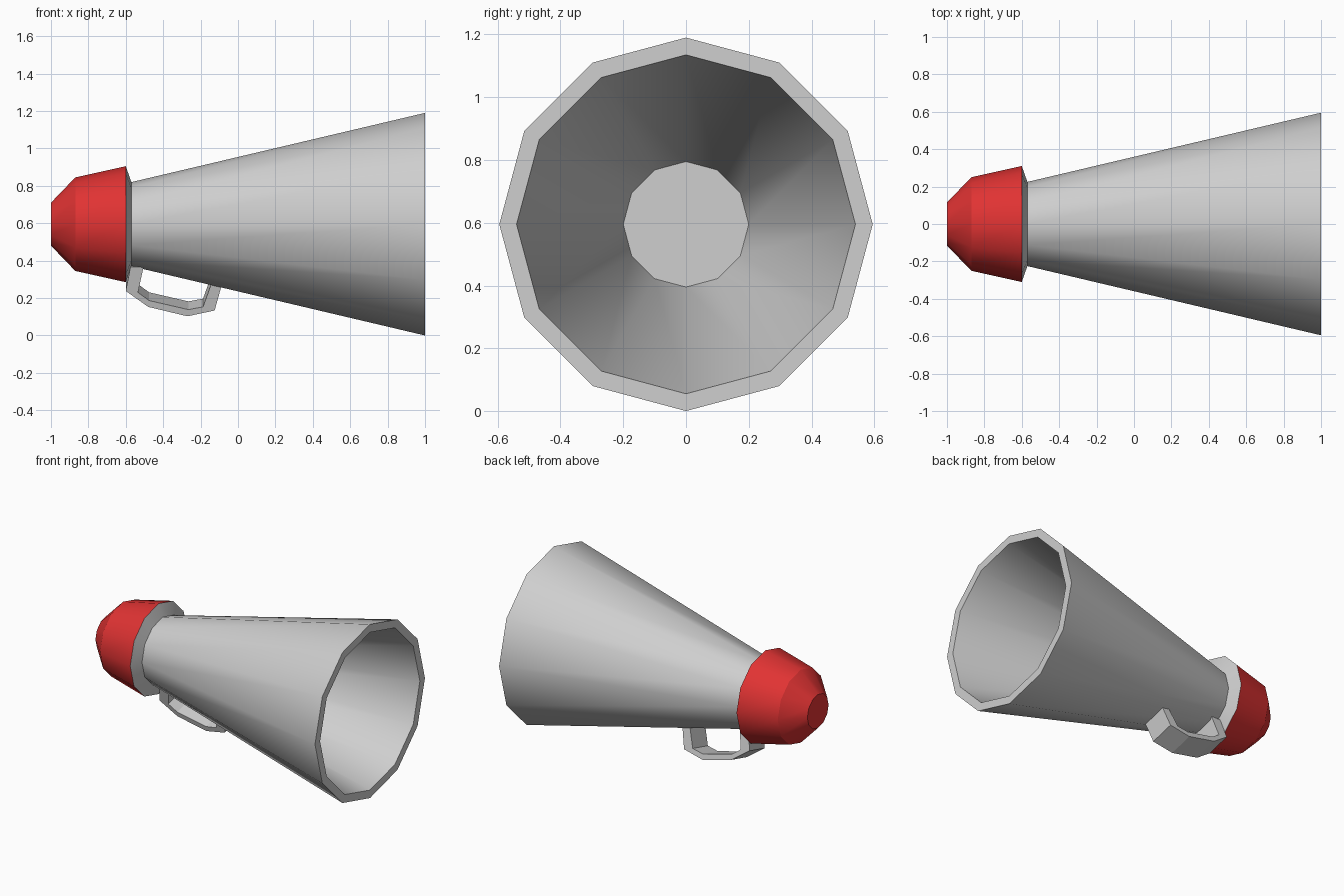
import bpy, bmesh
from math import sin, cos, pi, radians

cube = bpy.data.objects.get("Cube")
if cube:
    bpy.data.objects.remove(cube)

SIDES = 12
AXIS_Z = 0.595            # height of the horn's axis
ROLL = radians(15)        # the handle sits on the middle of a facet


def make_material(name, colour):
    mat = bpy.data.materials.new(name)
    mat.use_nodes = True
    mat.diffuse_color = colour
    mat.node_tree.nodes["Principled BSDF"].inputs["Base Color"].default_value = colour
    return mat


grey = make_material("light grey", (0.62, 0.62, 0.62, 1))
red = make_material("red", (0.75, 0.033, 0.033, 1))


def finish(bm, name, mat):
    bmesh.ops.recalc_face_normals(bm, faces=bm.faces)
    mesh = bpy.data.meshes.new(name)
    bm.to_mesh(mesh)
    bm.free()
    mesh.materials.append(mat)
    obj = bpy.data.objects.new(name, mesh)
    bpy.context.collection.objects.link(obj)
    return obj


def lathe(name, profile, mat):
    """Turn (x, radius) points about the horn's axis, closing both ends."""
    bm = bmesh.new()
    rings = []
    for x, r in profile:
        angles = [2 * pi * i / SIDES for i in range(SIDES)]
        rings.append([bm.verts.new((x, r * sin(a), AXIS_Z + r * cos(a))) for a in angles])
    for a, b in zip(rings, rings[1:]):
        for i in range(SIDES):
            j = (i + 1) % SIDES
            bm.faces.new((a[i], a[j], b[j], b[i]))
    bm.faces.new(rings[0])
    bm.faces.new(rings[-1])
    obj = finish(bm, name, mat)
    bpy.ops.object.select_all(action='DESELECT')
    obj.select_set(True)
    bpy.context.view_layer.objects.active = obj
    bpy.ops.object.shade_smooth_by_angle(angle=radians(31))
    return obj


# Hollow horn with its collar and mouth rim
lathe("horn", [(-0.6, 0.31), (-0.57, 0.225), (1, 0.595), (1, 0.54), (-0.45, 0.2)], grey)

# Red mouthpiece
lathe("mouthpiece", [(-1, 0.115), (-0.87, 0.25), (-0.6, 0.31)], red)

# Handle: paired outer and inner (x, distance from axis) points, given width
outer = [(-0.575, 0.215), (-0.6, 0.347), (-0.48, 0.435), (-0.27, 0.487), (-0.125, 0.455), (-0.083, 0.30)]
inner = [(-0.505, 0.215), (-0.535, 0.355), (-0.475, 0.40), (-0.265, 0.45), (-0.187, 0.435), (-0.14, 0.30)]
HALF_WIDTH = 0.085

bm = bmesh.new()


def handle_vert(point, t):
    x, r = point
    return bm.verts.new((x, r * sin(ROLL) + t * cos(ROLL), AXIS_Z - r * cos(ROLL) + t * sin(ROLL)))


sections = [[handle_vert(o, -HALF_WIDTH), handle_vert(o, HALF_WIDTH),
             handle_vert(i, HALF_WIDTH), handle_vert(i, -HALF_WIDTH)]
            for o, i in zip(outer, inner)]
for a, b in zip(sections, sections[1:]):
    for k in range(4):
        n = (k + 1) % 4
        bm.faces.new((a[k], a[n], b[n], b[k]))
bm.faces.new(sections[0])
bm.faces.new(sections[-1])
finish(bm, "handle", grey)
